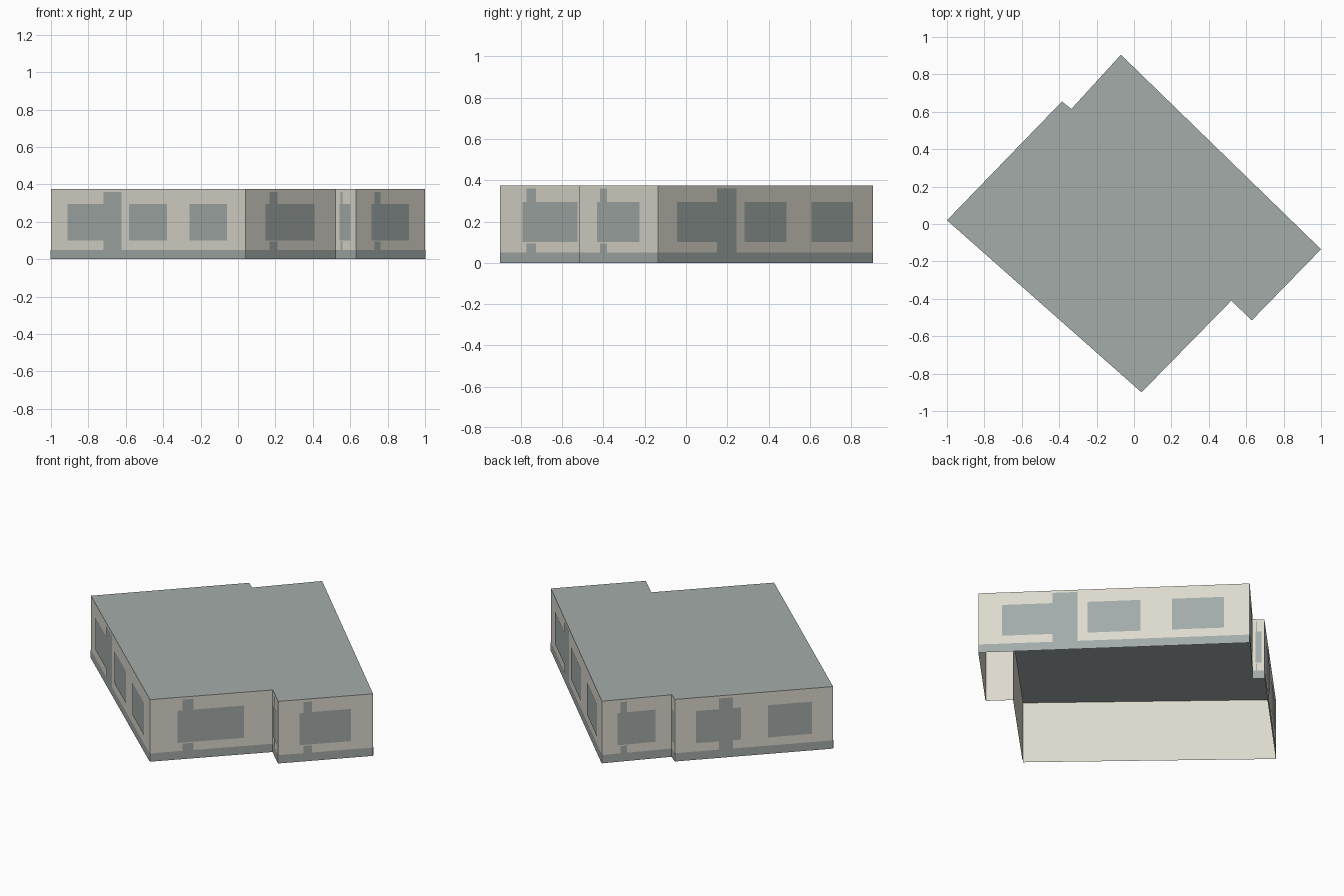
import bpy
from mathutils import Vector

cube = bpy.data.objects.get("Cube")
if cube:
    bpy.data.objects.remove(cube, do_unlink=True)


def material(name, rgb):
    linear = [((c / 255 + 0.055) / 1.055) ** 2.4 for c in rgb] + [1.0]
    mat = bpy.data.materials.new(name)
    mat.use_nodes = True
    mat.diffuse_color = linear
    mat.node_tree.nodes["Principled BSDF"].inputs["Base Color"].default_value = linear
    return mat


CREAM = material("cream_wall", (221, 217, 206))
GREY = material("blue_grey_trim", (163, 172, 170))


def mesh_object(name, verts, faces, mat):
    mesh = bpy.data.meshes.new(name)
    mesh.from_pydata(verts, [], faces)
    mesh.materials.append(mat)
    obj = bpy.data.objects.new(name, mesh)
    bpy.context.collection.objects.link(obj)
    return obj


# Footprint corners, counter-clockwise from the left corner
HEIGHT = 0.375
BASE, SILL, LINTEL, PIPE_TOP = 0.05, 0.1, 0.295, 0.36
OUT = 0.002
corners = [Vector(p) for p in (
    (-1, 0.02), (0.04, -0.9), (0.52, -0.41), (0.63, -0.515),
    (1, -0.135), (-0.07, 0.905), (-0.335, 0.615), (-0.385, 0.655))]

# Painted panels per wall type: start and end along the wall, bottom, top
skirting = (0, 1, 0, BASE)


def window(a, b):
    return (a, b, SILL, LINTEL)


long_wall = [skirting, window(0.087, 0.272), (0.272, 0.364, BASE, PIPE_TOP),
             window(0.402, 0.597), window(0.713, 0.906)]
medium_wall = [skirting, window(0.133, 0.278), (0.278, 0.367, BASE, PIPE_TOP),
               window(0.367, 0.418), window(0.589, 0.867)]
short_wall = [skirting, window(0.222, 0.765), (0.265, 0.355, LINTEL, PIPE_TOP),
              (0.265, 0.355, BASE, 0.094)]
layout = [long_wall, short_wall, short_wall, short_wall,
          long_wall, short_wall, short_wall, medium_wall]

# Open-bottomed wall shell
n = len(corners)
ring = [(p.x, p.y, z) for z in (0, HEIGHT) for p in corners]
sides = [(i, (i + 1) % n, (i + 1) % n + n, i + n) for i in range(n)]
mesh_object("walls", ring, sides, CREAM)

# Flat roof
mesh_object("roof", ring[n:], [tuple(range(n))], GREY)

# Skirting, windows and downpipes as thin plates on each wall
for i, panels in enumerate(layout):
    start, end = corners[i], corners[(i + 1) % n]
    run = end - start
    offset = Vector((run.y, -run.x)).normalized() * OUT
    verts, faces = [], []
    for a, b, low, high in panels:
        k = len(verts)
        for t, z in ((a, low), (b, low), (b, high), (a, high)):
            p = start + run * t + offset
            verts.append((p.x, p.y, z))
        faces.append((k, k + 1, k + 2, k + 3))
    mesh_object(f"wall_panels_{i + 1}", verts, faces, GREY)
